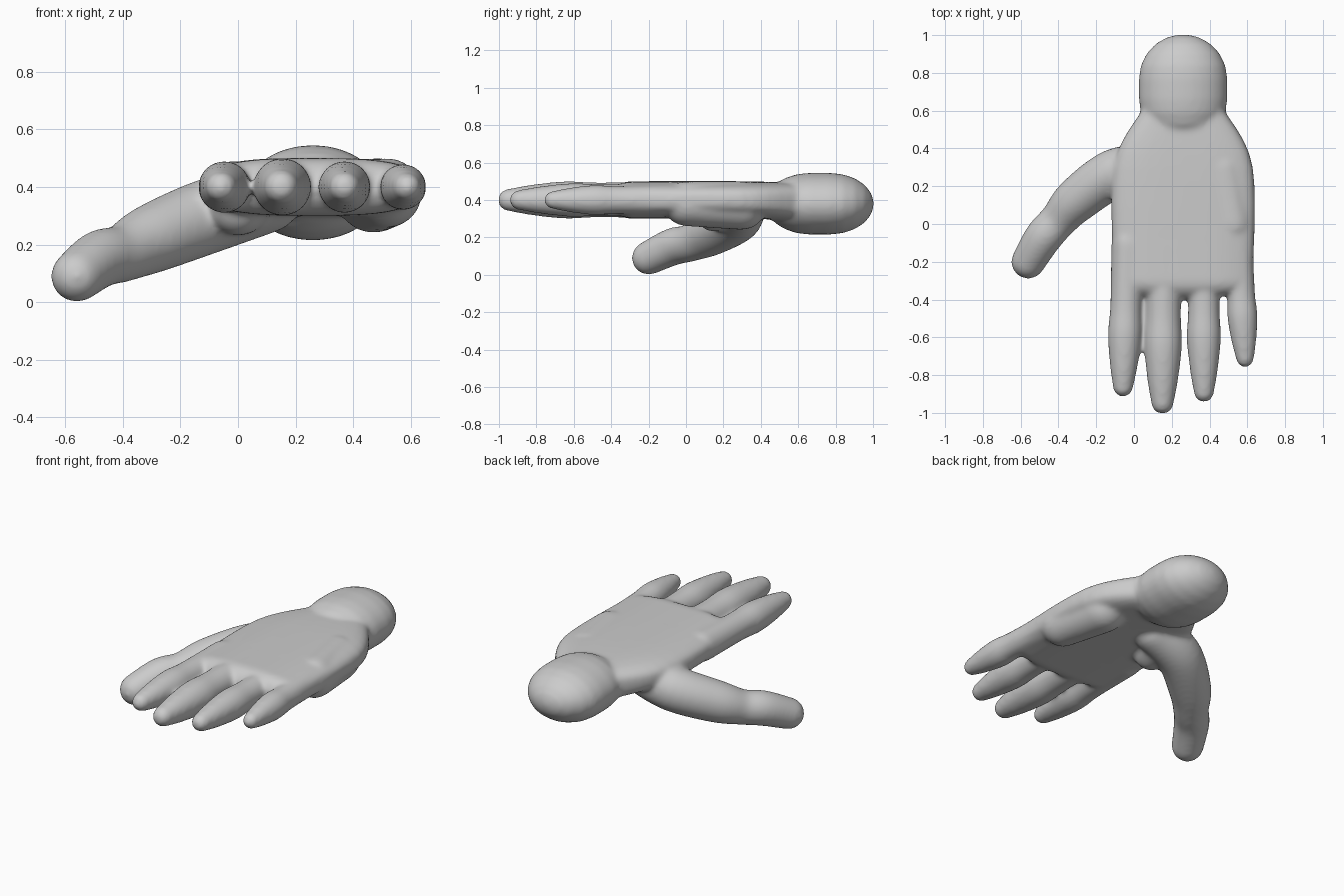
import bpy, bmesh, math
from mathutils import Vector

cube = bpy.data.objects.get("Cube")
if cube:
    bpy.data.objects.remove(cube, do_unlink=True)

skin = bpy.data.materials.new("plain grey")
skin.use_nodes = True
grey = (0.6, 0.6, 0.6, 1)
skin.diffuse_color = grey
skin.node_tree.nodes["Principled BSDF"].inputs["Base Color"].default_value = grey

SIDES = 32
STEPS = 6
UP = Vector((0, 0, 1))
bm = bmesh.new()


def smooth_path(stations):
    """Blend smoothly through the (x, y, z, radius) stations."""
    points = [Vector(station) for station in stations]
    points = [points[0], *points, points[-1]]
    path = []
    for before, start, end, after in zip(points, points[1:], points[2:], points[3:]):
        leave, arrive = (end - before) / 2, (after - start) / 2
        for step in range(STEPS):
            t = step / STEPS
            ease = t * t * (3 - 2 * t)
            path.append(start.lerp(end, ease) + leave * t * (1 - t) ** 2
                        - arrive * t * t * (1 - t))
    return path + [points[-1]]


def squared(value, power):
    """Push a circle coordinate towards a rounded box."""
    return math.copysign(abs(value) ** (2 / power), value)


def limb(stations, height=None, dome=None, power=2):
    """Loft a tube along the stations and close both ends with domes."""
    path = smooth_path(stations)
    centres = [point.to_3d() for point in path]
    last = len(path) - 1
    rings = []
    for i, point in enumerate(path):
        along = (centres[min(i + 1, last)] - centres[max(i - 1, 0)]).normalized()
        width = point[3]
        rings.append((centres[i], along, width, height or width))

    def dome_rings(ring, sign):
        centre, along, width, tall = ring
        result = []
        for step in range(1, STEPS):
            angle = math.pi / 2 * step / (STEPS - 0.8)
            offset = along * sign * (dome or tall) * math.sin(angle)
            shrink = math.cos(angle)
            result.append((centre + offset, along, width * shrink, tall * shrink))
        return result

    rings = dome_rings(rings[0], -1)[::-1] + rings + dome_rings(rings[-1], 1)
    loops = []
    for centre, along, width, tall in rings:
        side = along.cross(UP).normalized()
        rise = side.cross(along)
        loop = []
        for k in range(SIDES):
            angle = math.tau * k / SIDES
            across = side * width * squared(math.cos(angle), power)
            upward = rise * tall * squared(math.sin(angle), power)
            loop.append(bm.verts.new(centre + across + upward))
        loops.append(loop)
    for near, far in zip(loops, loops[1:]):
        for k in range(SIDES):
            bm.faces.new((near[k - 1], near[k], far[k], far[k - 1]))
    bm.faces.new(loops[0])
    bm.faces.new(loops[-1])


def finger(root_x, tip_x, tip_y, radius):
    """Run a finger from inside the palm, swelling at the middle joint."""
    root = Vector((root_x, -0.1, 0.4))
    tip = Vector((tip_x, tip_y, 0.4))
    profile = {0: 1, 0.4: 0.93, 0.6: 1, 0.8: 0.82, 0.94: 0.6}
    limb([(*root.lerp(tip, part), radius * swell) for part, swell in profile.items()])


# palm, wrist bulb and the heel under the little finger
middle = 0.26
limb([(middle, 0.6, 0.39, 0.22), (middle, 0.3, 0.4, 0.37), (middle, -0.3, 0.4, 0.37)],
     height=0.1, power=3)
limb([(middle, y, 0.38, 0.235) for y in (0.66, 0.77)], height=0.165, dome=0.235)
limb([(0.47, 0.3, 0.37, 0.13), (0.52, 0, 0.38, 0.12)])

# four fingers
finger(root_x=-0.03, tip_x=-0.06, tip_y=-0.91, radius=0.09)
finger(root_x=0.16, tip_x=0.15, tip_y=-1, radius=0.1)
finger(root_x=0.37, tip_x=0.37, tip_y=-0.94, radius=0.09)
finger(root_x=0.55, tip_x=0.59, tip_y=-0.75, radius=0.08)

# thumb and its base muscle
limb([(0.1, 0.3, 0.36, 0.12), (-0.1, 0.27, 0.3, 0.13), (-0.3, 0.13, 0.22, 0.12),
      (-0.4, 0.02, 0.17, 0.1), (-0.48, -0.07, 0.15, 0.1), (-0.56, -0.2, 0.09, 0.09)])
limb([(0.05, 0.3, 0.35, 0.1), (0, 0.15, 0.33, 0.1)])

bmesh.ops.recalc_face_normals(bm, faces=bm.faces)
mesh = bpy.data.meshes.new("hand")
bm.to_mesh(mesh)
bm.free()
mesh.materials.append(skin)
hand = bpy.data.objects.new("hand", mesh)
bpy.context.collection.objects.link(hand)

# fuse the parts into one soft skin
fuse = hand.modifiers.new("fuse", "REMESH")
fuse.mode = "VOXEL"
fuse.voxel_size = 0.012
fuse.use_smooth_shade = True
soften = hand.modifiers.new("soften", "SMOOTH")
soften.factor = 0.5
soften.iterations = 14
